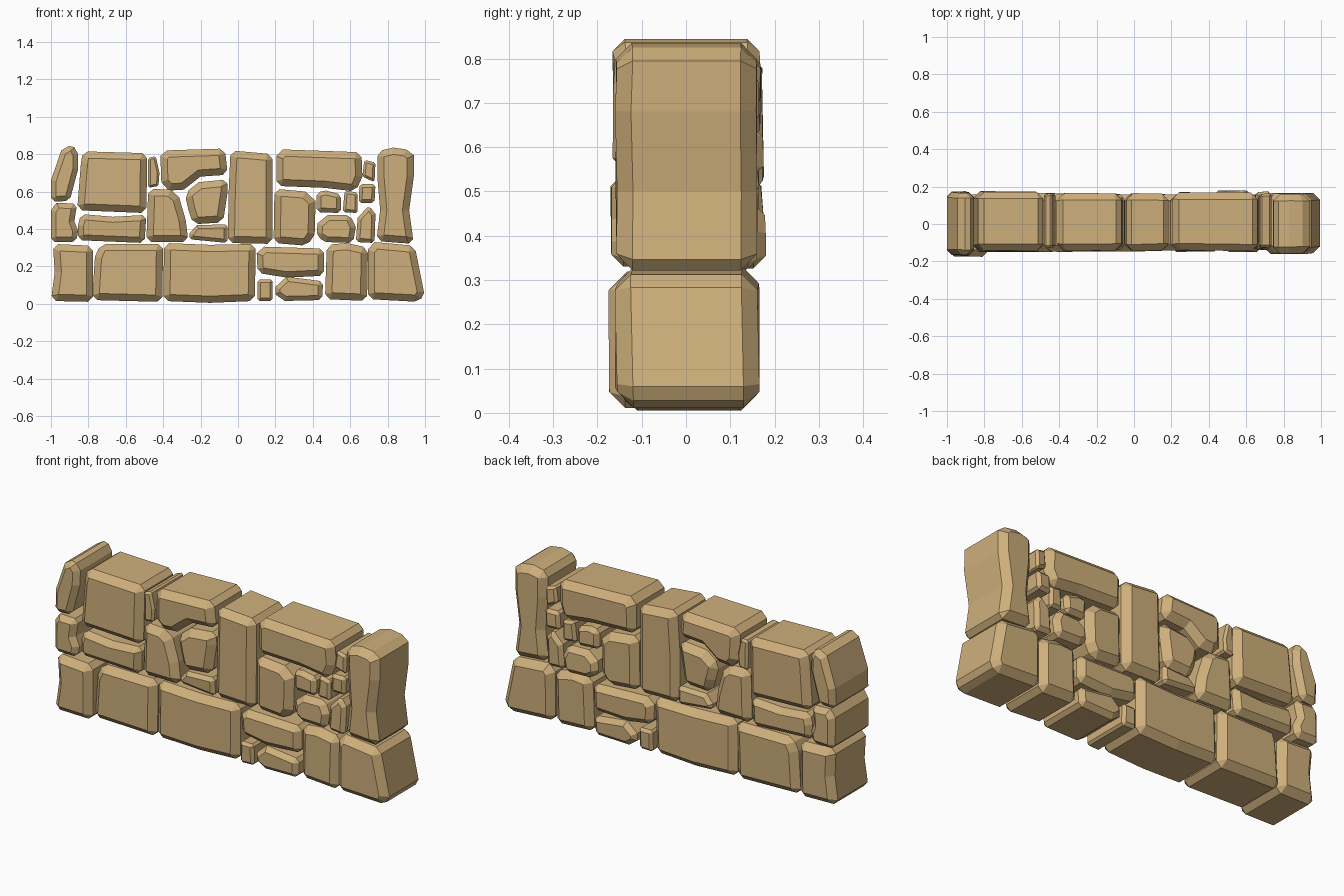
import bpy, bmesh, random
from mathutils import Vector

random.seed(4)
mat = bpy.data.materials.new("sandstone")
mat.diffuse_color = (0.62, 0.43, 0.2, 1)


def stone(name, pts, y0, y1):
    """Chamfered block: outline in x/z, carried from front y0 to back y1."""
    p = [Vector(q) for q in pts]
    n = len(p)
    if sum(p[i].x * p[(i + 1) % n].y - p[(i + 1) % n].x * p[i].y for i in range(n)) < 0:
        p.reverse()
    w = max(q.x for q in p) - min(q.x for q in p)
    h = max(q.y for q in p) - min(q.y for q in p)
    c = min(0.036, 0.19 * min(w, h))
    bm = bmesh.new()

    def vert(q, y):
        return bm.verts.new((q.x, y, q.y))

    corners = []    # per corner: outline points front/back, face points front/back
    for i in range(n):
        a = (p[i] - p[i - 1])
        b = (p[(i + 1) % n] - p[i])
        la, lb = a.length, b.length
        a.normalize()
        b.normalize()
        na, nb = Vector((-a.y, a.x)), Vector((-b.y, b.x))
        inner = p[i] + (na + nb) * (c / max(0.4, 1 + na.dot(nb)))
        if a.dot(b) < 0.5:      # sharp corner is cut
            outer = [p[i] - a * min(0.75 * c, 0.35 * la), p[i] + b * min(0.75 * c, 0.35 * lb)]
        else:
            outer = [p[i]]
        j0, j1 = random.uniform(-0.001, 0.006), random.uniform(-0.006, 0.001)
        corners.append(([vert(q, y0 + c + j0) for q in outer],
                        [vert(q, y1 - c + j1) for q in outer],
                        vert(inner, y0 + j0), vert(inner, y1 + j1)))
    for i in range(n):
        f, k, fi, ki = corners[i]
        f2, k2, fi2, ki2 = corners[(i + 1) % n]
        bm.faces.new((f[-1], f2[0], k2[0], k[-1]))
        bm.faces.new((fi, fi2, f2[0], f[-1]))
        bm.faces.new((ki, k[-1], k2[0], ki2))
        if len(f) == 2:
            bm.faces.new((f[0], f[1], k[1], k[0]))
            bm.faces.new((fi, f[1], f[0]))
            bm.faces.new((ki, k[0], k[1]))
    bm.faces.new([q[2] for q in corners])
    bm.faces.new([q[3] for q in corners])
    bmesh.ops.recalc_face_normals(bm, faces=bm.faces)
    me = bpy.data.meshes.new(name)
    bm.to_mesh(me)
    bm.free()
    me.materials.append(mat)
    bpy.context.collection.objects.link(bpy.data.objects.new(name, me))


def course(name, stones):
    for i, (y0, y1, pts) in enumerate(stones):
        stone(f"{name}_stone_{i + 1}", pts, y0, y1)


# bottom course
course("base", [
    (-.175, .16, [(-1, .015), (-.775, .01), (-.775, .31), (-.99, .32), (-.98, .17)]),
    (-.15, .165, [(-.78, .02), (-.405, .01), (-.4, .32), (-.735, .32), (-.765, .25)]),
    (-.15, .16, [(-.4, .015), (-.15, .005), (.09, .015), (.095, .32), (-.15, .315), (-.395, .325)]),
    (-.145, .16, [(.105, .165), (.26, .14), (.46, .15), (.46, .295), (.14, .305), (.1, .27)]),
    (-.14, .15, [(.105, .015), (.185, .015), (.185, .13), (.105, .13)]),
    (-.15, .16, [(.2, .05), (.25, .015), (.45, .02), (.455, .12), (.26, .145), (.2, .09)]),
    (-.15, .16, [(.465, .025), (.69, .015), (.695, .3), (.58, .325), (.475, .315)]),
    (-.16, .165, [(.695, .025), (.97, .01), (.995, .06), (.945, .31), (.73, .33), (.695, .29)]),
])

# left end
course("left", [
    (-.17, .175, [(-1, .33), (-.865, .33), (-.855, .39), (-.875, .44), (-.86, .535), (-.97, .54), (-1, .5)]),
    (-.15, .165, [(-.855, .34), (-.5, .325), (-.49, .475), (-.67, .465), (-.84, .48), (-.855, .42)]),
    (-.148, .175, [(-.86, .5), (-.49, .485), (-.485, .805), (-.83, .815), (-.84, .75)]),
    (-.165, .17, [(-1, .545), (-1, .66), (-.945, .82), (-.885, .855), (-.855, .8), (-.855, .72), (-.9, .55)]),
])

# centre
course("centre", [
    (-.13, .165, [(-.48, .62), (-.425, .63), (-.42, .7), (-.44, .79), (-.48, .78)]),
    (-.145, .165, [(-.415, .79), (-.38, .82), (-.07, .83), (-.055, .69), (-.2, .68),
                   (-.29, .61), (-.37, .605), (-.41, .65)]),
    (-.15, .165, [(-.49, .33), (-.265, .33), (-.28, .45), (-.315, .57), (-.36, .61), (-.48, .615)]),
    (-.145, .16, [(-.285, .59), (-.21, .65), (-.055, .665), (-.055, .6), (-.08, .435), (-.24, .425), (-.265, .5)]),
    (-.14, .16, [(-.26, .345), (-.055, .325), (-.055, .425), (-.22, .42), (-.26, .375)]),
    (-.145, .165, [(-.055, .325), (.185, .32), (.185, .8), (-.04, .82), (-.05, .6)]),
])

# right end
course("right", [
    (-.145, .17, [(.205, .63), (.46, .62), (.63, .6), (.665, .68), (.66, .81), (.24, .825), (.205, .79)]),
    (-.145, .165, [(.19, .325), (.37, .31), (.41, .37), (.415, .55), (.36, .6), (.195, .615)]),
    (-.135, .165, [(.42, .49), (.55, .485), (.55, .585), (.47, .605), (.42, .595)]),
    (-.13, .155, [(.56, .49), (.64, .485), (.64, .595), (.57, .605)]),
    (-.14, .18, [(.42, .36), (.47, .33), (.615, .325), (.63, .41), (.6, .475), (.48, .475), (.425, .43)]),
    (-.14, .165, [(.63, .33), (.73, .325), (.735, .48), (.7, .525), (.64, .46)]),
    (-.135, .175, [(.645, .54), (.73, .54), (.735, .64), (.65, .64)]),
    (-.13, .165, [(.665, .68), (.73, .65), (.735, .755), (.675, .77)]),
    (-.16, .16, [(.74, .335), (.94, .32), (.915, .5), (.94, .68), (.94, .795), (.9, .825),
                 (.83, .835), (.745, .815), (.745, .68), (.76, .5)]),
])
